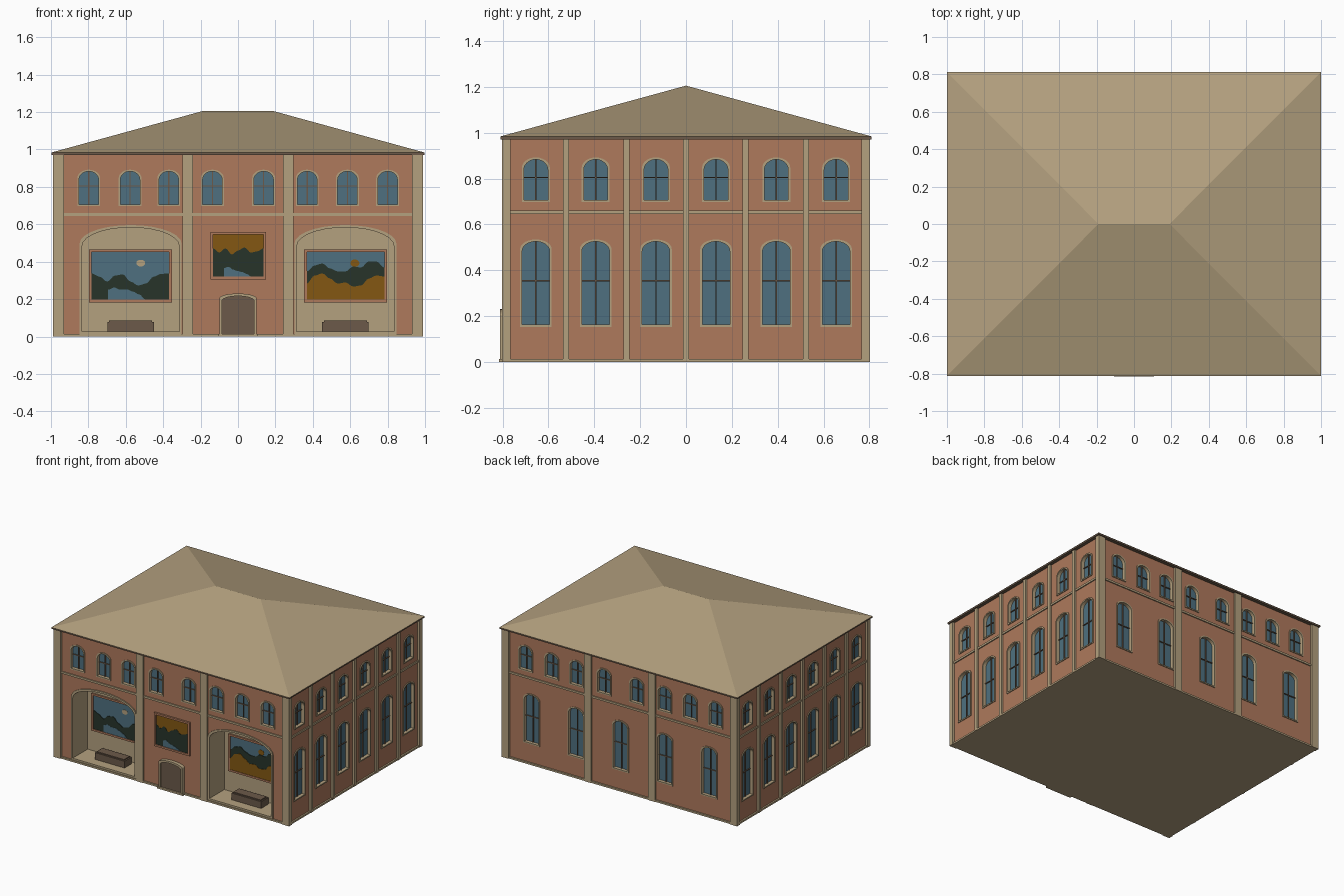
import bpy, bmesh, math
from mathutils import Matrix

cube = bpy.data.objects.get("Cube")
if cube:
    bpy.data.objects.remove(cube, do_unlink=True)


def material(name, rgb):
    m = bpy.data.materials.new(name)
    m.use_nodes = True
    m.diffuse_color = (*rgb, 1)
    node = next(n for n in m.node_tree.nodes if n.type == 'BSDF_PRINCIPLED')
    node.inputs["Base Color"].default_value = (*rgb, 1)
    node.inputs["Roughness"].default_value = 0.9
    return m


STONE = material("sandstone", (0.456, 0.355, 0.212))
BRICK = material("brick", (0.425, 0.192, 0.107))
BLUE = material("slate_blue", (0.077, 0.163, 0.216))
GREEN = material("dark_green", (0.02, 0.034, 0.023))
OCHRE = material("ochre", (0.228, 0.096, 0.006))
BROWN = material("brown_wood", (0.149, 0.101, 0.067))


def add_object(name, mesh, mat):
    mesh.materials.clear()
    mesh.materials.append(mat)
    obj = bpy.data.objects.new(name, mesh)
    bpy.context.scene.collection.objects.link(obj)
    return obj


def box(name, mat, x, y, z):
    bm = bmesh.new()
    bmesh.ops.create_cube(bm, size=1)
    for v in bm.verts:
        for i, (lo, hi) in enumerate((x, y, z)):
            v.co[i] = hi if v.co[i] > 0 else lo
    mesh = bpy.data.meshes.new(name)
    bm.to_mesh(mesh)
    bm.free()
    return add_object(name, mesh, mat)


def plate(name, mat, loops, back, front, angle=0):
    """Extrude flat outlines (inner loops become holes) on the wall facing the given angle."""
    curve = bpy.data.curves.new(name, 'CURVE')
    curve.dimensions = '2D'
    curve.fill_mode = 'BOTH'
    curve.extrude = (front - back) / 2
    for loop in loops:
        spline = curve.splines.new('POLY')
        spline.points.add(len(loop) - 1)
        spline.use_cyclic_u = True
        for p, (u, v) in zip(spline.points, loop):
            p.co = (u, v, 0, 1)
    temp = bpy.data.objects.new(name, curve)
    bpy.context.scene.collection.objects.link(temp)
    deps = bpy.context.evaluated_depsgraph_get()
    mesh = bpy.data.meshes.new_from_object(temp.evaluated_get(deps))
    bpy.data.objects.remove(temp, do_unlink=True)
    bpy.data.curves.remove(curve)
    mesh.transform(Matrix.Rotation(math.radians(angle), 4, 'Z')
                   @ Matrix.Translation((0, -(front + back) / 2, 0))
                   @ Matrix.Rotation(math.pi / 2, 4, 'X'))
    bm = bmesh.new()
    bm.from_mesh(mesh)
    bmesh.ops.remove_doubles(bm, verts=bm.verts, dist=1e-5)
    bmesh.ops.recalc_face_normals(bm, faces=bm.faces)
    for f in bm.faces:
        f.smooth = False
    bm.to_mesh(mesh)
    bm.free()
    mesh.name = name
    return add_object(name, mesh, mat)


def rect(x0, x1, z0, z1):
    return [(x0, z0), (x1, z0), (x1, z1), (x0, z1)]


def arch(cx, half, z0, top, rise, inset=0, n=14):
    half, z0, top = half - inset, z0 + inset, top - inset
    arc = [(cx + half * math.cos(math.pi * i / n), top - rise + rise * math.sin(math.pi * i / n))
           for i in range(n + 1)]
    return [(cx - half, z0), (cx + half, z0)] + arc


def hills(x0, x1, z0, heights, steps=4):
    """Flat-bottomed outline with a gently rolling upper edge."""
    count = (len(heights) - 1) * steps
    top = []
    for i in range(count + 1):
        k = min(i // steps, len(heights) - 2)
        t = (1 - math.cos(math.pi * (i / steps - k))) / 2
        top.append((x1 + (x0 - x1) * i / count, heights[-1 - k] * (1 - t) + heights[-2 - k] * t))
    return [(x0, z0), (x1, z0)] + top


def disc(cx, cz, rx, rz, n=16):
    return [(cx + rx * math.cos(math.tau * i / n), cz + rz * math.sin(math.tau * i / n))
            for i in range(n)]


# Foundation, eaves and hipped roof
box("foundation", STONE, (-0.985, 0.985), (-0.797, 0.797), (0, 0.013))
box("eaves", BROWN, (-0.998, 0.998), (-0.81, 0.81), (0.971, 0.983))
bm = bmesh.new()
eave = [bm.verts.new((x, y, 0.983)) for x, y in ((-1, -0.812), (1, -0.812), (1, 0.812), (-1, 0.812))]
left, right = bm.verts.new((-0.19, 0, 1.205)), bm.verts.new((0.19, 0, 1.205))
for face in ((eave[0], eave[1], right, left), (eave[1], eave[2], right),
             (eave[2], eave[3], left, right), (eave[3], eave[0], left), eave[::-1]):
    bm.faces.new(face)
roof_mesh = bpy.data.meshes.new("hipped_roof")
bm.to_mesh(roof_mesh)
bm.free()
add_object("hipped_roof", roof_mesh, STONE)

# Window, niche and pillar layout
SMALL = dict(half=0.061, z0=0.697, top=0.892, rise=0.045)
LARGE = dict(half=0.069, z0=0.153, top=0.534, rise=0.042)
NICHE = dict(half=0.273, z0=0.014, top=0.596, rise=0.1)
long_small = [(x, SMALL) for x in (-0.798, -0.577, -0.37, -0.137, 0.137, 0.37, 0.585, 0.8)]
back_large = [(0.373 * i, LARGE) for i in range(-2, 3)]
side_rows = [(y, s) for y in (-0.655, -0.394, -0.131, 0.131, 0.394, 0.655) for s in (SMALL, LARGE)]
niches = [(x, NICHE) for x in (-0.574, 0.574)]
long_pillars = [(-0.269, 0.029), (0.269, 0.029)]
side_pillars = [(y, 0.0135) for y in (-0.523, -0.26, 0, 0.26, 0.523)]

facades = (("front", 0, 0.785, 0.97, long_small, niches, long_pillars),
           ("right_side", 90, 0.973, 0.785, side_rows, [], side_pillars),
           ("back", 180, 0.785, 0.97, long_small + back_large, [], long_pillars),
           ("left_side", 270, 0.973, 0.785, side_rows, [], side_pillars))

for name, angle, dist, half, windows, openings, pillars in facades:
    outer = [arch(c, **s) for c, s in windows]
    inner = [arch(c, inset=0.009, **s) for c, s in windows]
    holes = outer + [arch(c, **s) for c, s in openings]
    plate(name + "_wall", BRICK, [rect(-half, half, 0.01, 0.975)] + holes, dist - 0.03, dist, angle)
    plate(name + "_window_frames", STONE, outer + inner, dist - 0.03, dist + 0.006, angle)
    plate(name + "_window_glass", BLUE, inner, dist - 0.03, dist - 0.02, angle)
    plate(name + "_upright_bars", BROWN,
          [rect(c - 0.003, c + 0.003, s["z0"], s["top"] - 0.005) for c, s in windows],
          dist - 0.022, dist - 0.012, angle)
    bars = []
    for c, s in windows:
        mid = (s["z0"] + s["top"]) / 2 + 0.01
        bars.append(rect(c - s["half"] + 0.005, c + s["half"] - 0.005, mid - 0.003, mid + 0.003))
    plate(name + "_cross_bars", BROWN, bars, dist - 0.022, dist - 0.013, angle)
    plate(name + "_belt_course", STONE, [rect(-half, half, 0.645, 0.66)], dist - 0.01, dist + 0.008, angle)
    plate(name + "_pillars", STONE, [rect(c - w, c + w, 0, 0.973) for c, w in pillars],
          dist - 0.01, dist + 0.015, angle)

for sx in (-1, 1):
    for sy in (-1, 1):
        box("corner_pillar", STONE, sorted((sx * 0.93, sx * 0.99)),
            sorted((sy * 0.766, sy * 0.802)), (0, 0.973))

# Deep arched niches, each with a bench
for cx, shape in niches:
    plate("niche_lining", STONE, [arch(cx, **shape), arch(cx, inset=0.013, **shape)], 0.61, 0.793)
    plate("niche_back", STONE, [arch(cx, **shape)], 0.6, 0.612)
    box("bench", BROWN, (cx - 0.125, cx + 0.125), (-0.72, -0.635), (0.012, 0.078))
    box("bench_seat", BROWN, (cx - 0.115, cx + 0.115), (-0.712, -0.643), (0.078, 0.086))


# Framed murals made of thin stacked plates
def mural(name, x0, x1, z0, z1, base, sky, layers):
    edge = 0.014
    plate(name + "_frame", BRICK, [rect(x0 - edge, x1 + edge, z0 - edge, z1 + edge),
                                   rect(x0, x1, z0, z1)], base - 0.005, base + 0.012)
    plate(name + "_sky", sky, [rect(x0, x1, z0, z1)], base - 0.003, base + 0.002)
    for i, (part, mat, loop) in enumerate(layers):
        plate(name + "_" + part, mat, [loop], base, base + 0.004 + 0.002 * i)


mural("lake_mural", -0.782, -0.368, 0.197, 0.452, 0.612, BLUE, [
    ("moon", STONE, disc(-0.52, 0.392, 0.024, 0.018)),
    ("hills", GREEN, hills(-0.782, -0.368, 0.197, (0.337, 0.32, 0.294, 0.326, 0.332, 0.294,
                                                   0.273, 0.283, 0.32, 0.335, 0.337))),
    ("river", BLUE, hills(-0.695, -0.495, 0.197, (0.25, 0.262, 0.25, 0.252, 0.24, 0.225, 0.198)))])
mural("desert_mural", 0.368, 0.782, 0.197, 0.452, 0.612, BLUE, [
    ("sun", OCHRE, disc(0.625, 0.392, 0.024, 0.02)),
    ("hills", GREEN, hills(0.368, 0.782, 0.197, (0.348, 0.38, 0.39, 0.364, 0.348, 0.348,
                                                 0.374, 0.369, 0.401, 0.401, 0.369))),
    ("dunes", OCHRE, hills(0.368, 0.782, 0.197, (0.283, 0.326, 0.337, 0.31, 0.283, 0.289,
                                                 0.267, 0.273, 0.31, 0.326, 0.321)))])
mural("sunset_mural", -0.134, 0.136, 0.32, 0.546, 0.787, OCHRE, [
    ("hills", GREEN, hills(-0.134, 0.136, 0.32, (0.471, 0.449, 0.471, 0.439, 0.46, 0.476,
                                                 0.449, 0.455, 0.471))),
    ("lake", BLUE, hills(-0.075, 0.07, 0.32, (0.365, 0.373, 0.358, 0.35, 0.345, 0.335, 0.321)))])

# Entrance
DOOR = dict(cx=0, half=0.1, z0=0, top=0.23, rise=0.026)
plate("door_frame", STONE, [arch(**DOOR), arch(inset=0.014, **DOOR)], 0.775, 0.812)
plate("door", BROWN, [arch(inset=0.005, **DOOR)], 0.775, 0.803)
box("door_step", STONE, (-0.108, 0.108), (-0.815, -0.78), (0, 0.013))
